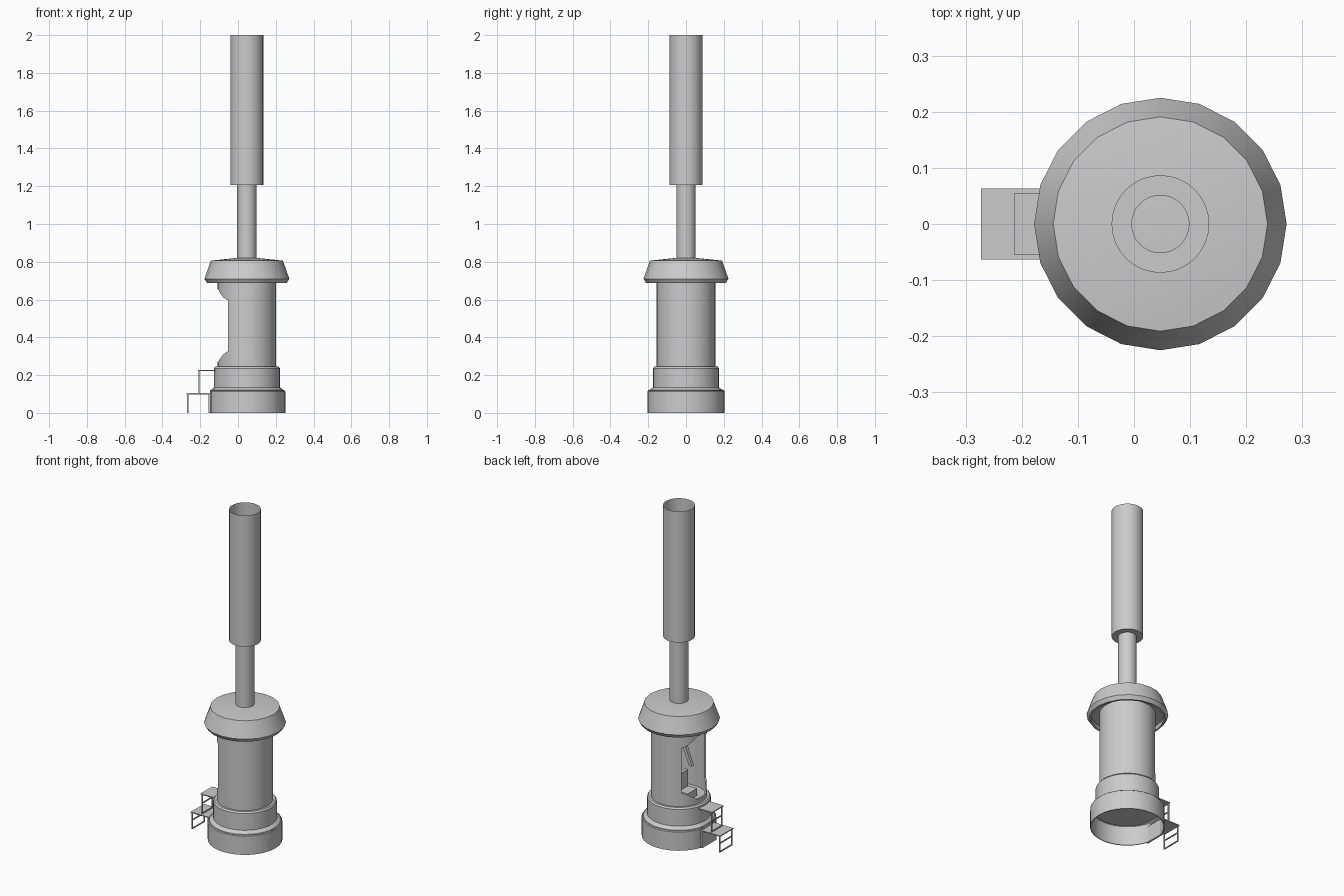
import bpy, bmesh, math
from mathutils import Vector

cube = bpy.data.objects.get("Cube")
if cube:
    bpy.data.objects.remove(cube, do_unlink=True)

AXIS = 0.047  # x of the tower's centre line

grey = bpy.data.materials.new("plain grey")
grey.use_nodes = True
grey.diffuse_color = (0.6, 0.6, 0.6, 1)
grey.node_tree.nodes["Principled BSDF"].inputs["Base Color"].default_value = (0.6, 0.6, 0.6, 1)


def finish(name, bm, smooth=False):
    bmesh.ops.recalc_face_normals(bm, faces=bm.faces)
    mesh = bpy.data.meshes.new(name)
    bm.to_mesh(mesh)
    bm.free()
    obj = bpy.data.objects.new(name, mesh)
    bpy.context.collection.objects.link(obj)
    obj.location.x = AXIS
    mesh.materials.append(grey)
    if smooth:
        bpy.ops.object.select_all(action='DESELECT')
        obj.select_set(True)
        bpy.context.view_layer.objects.active = obj
        bpy.ops.object.shade_smooth_by_angle(angle=math.radians(30))
    return obj


def lathe(name, profile, sides, flat_at=None):
    """Spin (radius, z) points; flat_at trims the right side to a flat."""
    bm = bmesh.new()
    verts = [bm.verts.new((r, 0, z)) for r, z in profile]
    edges = [bm.edges.new(pair) for pair in zip(verts, verts[1:])]
    bmesh.ops.spin(bm, geom=verts + edges, cent=(0, 0, 0), axis=(0, 0, 1),
                   angle=math.tau, steps=sides)
    bmesh.ops.remove_doubles(bm, verts=bm.verts, dist=0.0001)
    if flat_at:
        for v in bm.verts:
            v.co.x = max(v.co.x, -flat_at)
    return finish(name, bm, True)


def box(name, low, high, lean=0):
    """Box between two corners; lean shifts its top along x."""
    bm = bmesh.new()
    bmesh.ops.create_cube(bm, size=1)
    low, high = Vector(low), Vector(high)
    for v in bm.verts:
        top = v.co.z > 0
        v.co = (low + high) / 2 + v.co * (high - low)
        v.co.x += lean * top
    return finish(name, bm)


# Hollow base with recessed floor, and the middle tier above it
lathe("base", [(0, 0.12), (0.2, 0.12), (0.2, 0), (0.205, 0),
               (0.205, 0.113), (0.175, 0.135)], 32, 0.195)
lathe("middle_tier", [(0.175, 0.13), (0.175, 0.236), (0.168, 0.245), (0, 0.245)], 32)
box("base_front_panel", (-0.203, -0.068, 0), (-0.192, 0.068, 0.1))

# Column wall with a rounded doorway on the right side
column = lathe("column", [(0.147, 0.243), (0.155, 0.243), (0.155, 0.72),
                          (0.147, 0.72), (0.147, 0.243)], 40)
corners = [(0.04, 0.272), (0.09, 0.308), (0.118, 0.327),
           (0.118, 0.597), (0.09, 0.612), (0.04, 0.652)]
outline = corners + [(-y, z) for y, z in reversed(corners)]
bm = bmesh.new()
face = bm.faces.new([bm.verts.new((-0.3, y, z)) for y, z in outline])
ext = bmesh.ops.extrude_face_region(bm, geom=[face])
for v in ext["geom"]:
    if isinstance(v, bmesh.types.BMVert):
        v.co.x = -0.02
cutter = finish("doorway_cutter", bm)
cutter.hide_render = True
cut = column.modifiers.new("doorway", 'BOOLEAN')
cut.operation = 'DIFFERENCE'
cut.solver = 'EXACT'
cut.object = cutter
bpy.context.view_layer.update()
evaluated = column.evaluated_get(bpy.context.evaluated_depsgraph_get())
opened = bpy.data.meshes.new_from_object(evaluated)
column.modifiers.clear()
column.data = opened
bpy.data.objects.remove(cutter, do_unlink=True)

# Cabin fittings seen through the doorway
box("seat", (-0.09, -0.045, 0.246), (-0.01, 0.045, 0.29))
box("seat_back", (-0.03, -0.045, 0.29), (-0.01, 0.045, 0.39))
box("hanging_lever", (-0.09, -0.015, 0.44), (-0.07, 0.005, 0.57), 0.05)

# Flared hollow collar with a shallow conical roof
lathe("collar", [(0.2, 0.712), (0.2, 0.688), (0.211, 0.688), (0.225, 0.71), (0.222, 0.718),
                 (0.191, 0.806), (0, 0.826)], 20)
lathe("collar_ceiling", [(0.212, 0.716), (0.15, 0.716)], 20)

# Narrow rod and wide open-topped tube
lathe("rod", [(0.051, 0.815), (0.051, 1.207)], 32)
lathe("tube", [(0.051, 1.206), (0.087, 1.206), (0.087, 2.0)], 32)


# Two platforms, each on a ladder frame
def step(name, outer, inner, half, bottom, top):
    box(name + "_platform", (outer, -half, top - 0.006), (inner, half, top))
    x0, x1 = outer + 0.004, outer + 0.01
    y = half - 0.006
    for side, label in ((-1, "front"), (1, "back")):
        box(f"{name}_{label}_leg", (x0, side * y - 0.003, bottom),
            (x1, side * y + 0.003, top - 0.006))
    for i in range(2):
        z = bottom + i * (top - bottom) / 2
        box(f"{name}_rung_{i + 1}", (x0, -y, z), (x1, y, z + 0.006))


step("lower_step", -0.32, -0.19, 0.063, 0, 0.104)
step("upper_step", -0.26, -0.165, 0.055, 0.104, 0.228)
